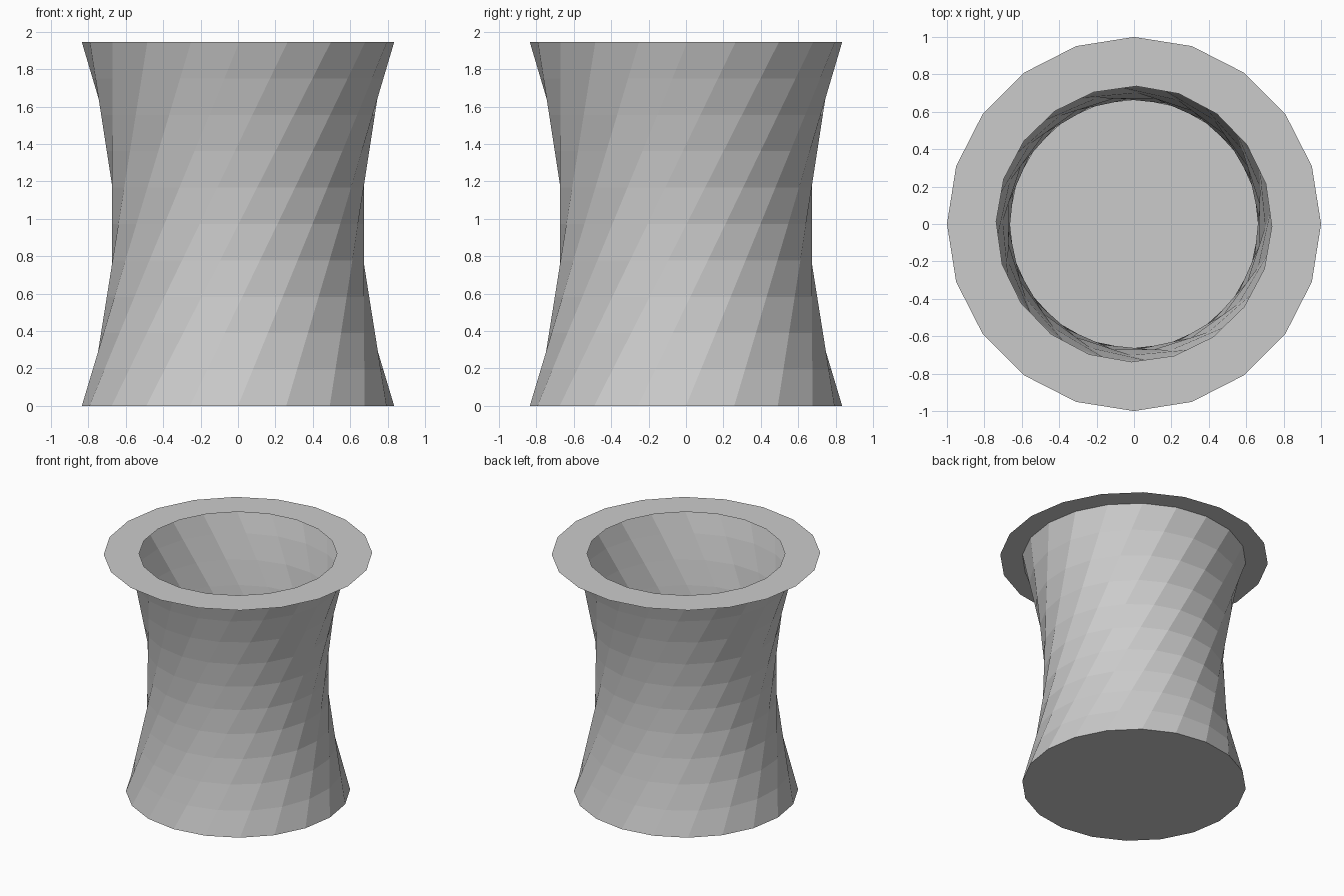
import bpy, bmesh, math

if "Cube" in bpy.data.objects:
    bpy.data.objects.remove(bpy.data.objects["Cube"])

SIDES, STEPS = 20, 10
HEIGHT, RADIUS = 1.945, 0.835
TWIST = math.radians(72.5)


def ring_points(radius, z, offset=0.0):
    return [(radius * math.cos(offset + math.tau * i / SIDES),
             radius * math.sin(offset + math.tau * i / SIDES), z)
            for i in range(SIDES)]


def bridge(bm, low, high):
    for i in range(SIDES):
        j = (i + 1) % SIDES
        bm.faces.new((low[i], low[j], high[j], high[i]))


def finish(bm, name):
    mesh = bpy.data.meshes.new(name)
    bm.to_mesh(mesh)
    bm.free()
    obj = bpy.data.objects.new(name, mesh)
    bpy.context.collection.objects.link(obj)
    return obj


# Waisted body: straight staves leaning from the base ring to a twisted top ring
bm = bmesh.new()
base = ring_points(RADIUS, 0)
top = ring_points(RADIUS, HEIGHT, TWIST)
rings = []
for s in range(STEPS + 1):
    t = s / STEPS
    rings.append([bm.verts.new([a + (b - a) * t for a, b in zip(p, q)])
                  for p, q in zip(base, top)])
for low, high in zip(rings, rings[1:]):
    bridge(bm, low, high)
bm.faces.new(rings[0][::-1])  # closed floor
finish(bm, "twisted_body")

# Flat rim: thin ring overlapping the wall inside and outside
bm = bmesh.new()
outer = [bm.verts.new(p) for p in ring_points(1.0, HEIGHT)]
inner = [bm.verts.new(p) for p in ring_points(0.737, HEIGHT, math.radians(-1))]
bridge(bm, outer, inner)
finish(bm, "flat_rim")
